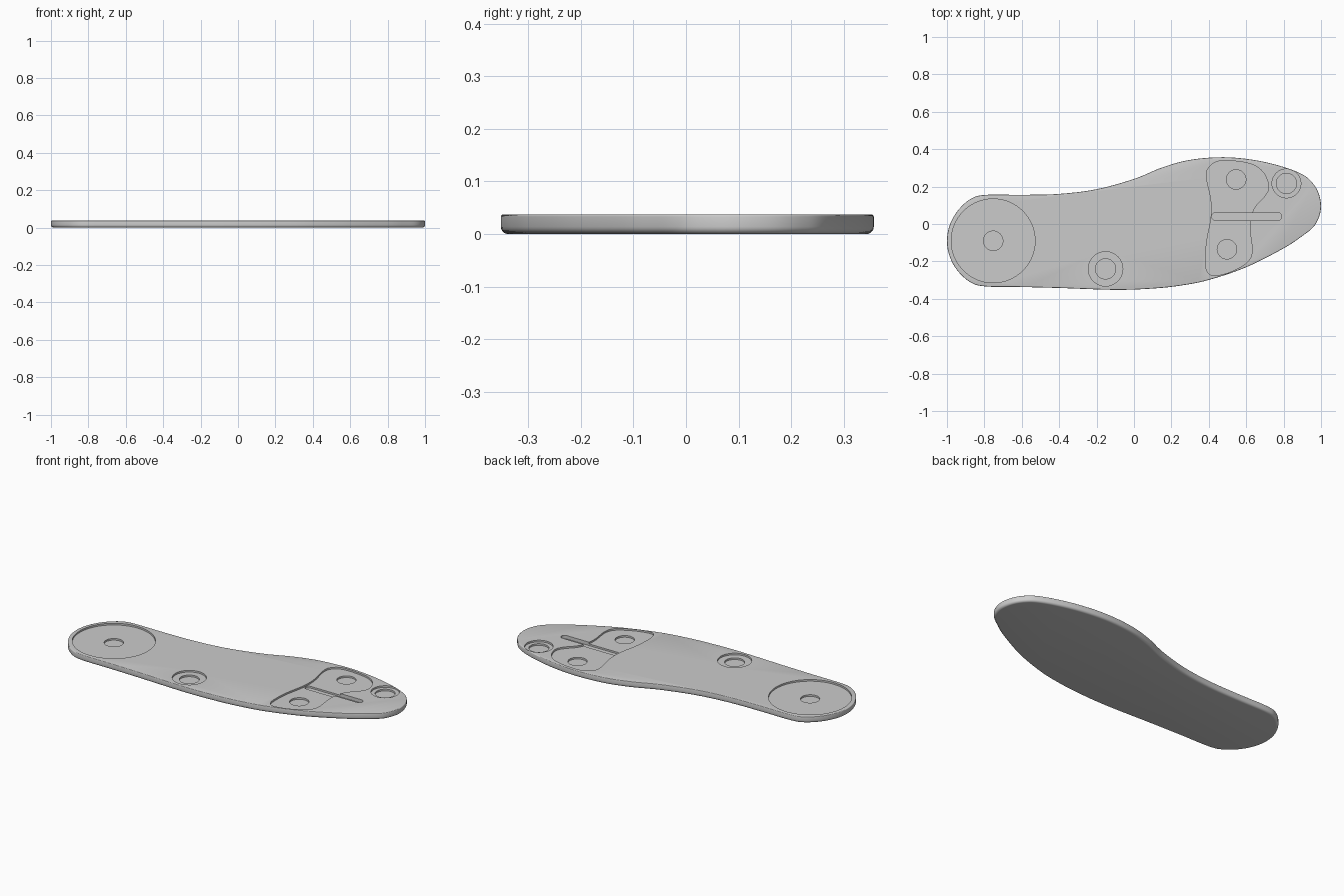
import bpy, bmesh
from math import cos, sin, pi, radians
from mathutils import Vector

if "Cube" in bpy.data.objects:
    bpy.data.objects.remove(bpy.data.objects["Cube"])

TOP = 0.037


def smooth_loop(pts, n=6):
    """Closed Catmull-Rom curve through the given points."""
    p = [Vector(q) for q in pts]
    out = []
    for i in range(len(p)):
        a, b, c, d = (p[(i + k) % len(p)] for k in (-1, 0, 1, 2))
        for j in range(n):
            t = j / n
            out.append(0.5 * (2 * b + (c - a) * t + (2 * a - 5 * b + 4 * c - d) * t * t
                              + (3 * b - a - 3 * c + d) * t ** 3))
    return out


def inset(loop, dist):
    """Move a counter-clockwise loop inwards."""
    out = []
    for i, v in enumerate(loop):
        t = (loop[(i + 1) % len(loop)] - loop[i - 1]).normalized()
        out.append(v + Vector((-t.y, t.x)) * dist)
    return out


def loft(name, loop, profile):
    """Stack inset copies of a loop; profile is (inset, z) from bottom to top."""
    bm = bmesh.new()
    rings = [[bm.verts.new((v.x, v.y, z)) for v in inset(loop, d)] for d, z in profile]
    n = len(loop)
    for lo, hi in zip(rings, rings[1:]):
        for i in range(n):
            k = (i + 1) % n
            bm.faces.new((lo[i], lo[k], hi[k], hi[i]))
    bm.faces.new(rings[0][::-1])
    bm.faces.new(rings[-1])
    me = bpy.data.meshes.new(name)
    bm.to_mesh(me)
    bm.free()
    ob = bpy.data.objects.new(name, me)
    bpy.context.collection.objects.link(ob)
    return ob


def circle(x, y, r, n=64):
    return [Vector((x + r * cos(2 * pi * i / n), y + r * sin(2 * pi * i / n))) for i in range(n)]


def slot(x0, x1, y, r, n=12):
    right = [Vector((x1 - r + r * cos(a), y + r * sin(a))) for a in (pi * (i / n - 0.5) for i in range(n + 1))]
    left = [Vector((x0 + r + r * cos(a), y + r * sin(a))) for a in (pi * (i / n + 0.5) for i in range(n + 1))]
    return right + left


# Sole body: foot outline with rounded lower edge and a small upper edge
outline = [(-1, -.09), (-.985, -.175), (-.94, -.254), (-.87, -.314), (-.79, -.334),
           (-.6, -.337), (-.4, -.342), (-.1, -.352), (.1, -.345), (.25, -.329),
           (.4, -.299), (.6, -.231), (.8, -.13), (.9, -.064), (.96, -.015),
           (.99, .04), (1, .1), (.985, .17), (.95, .225), (.9, .265),
           (.8, .305), (.65, .341), (.48, .357), (.3, .343), (.15, .302),
           (0, .241), (-.2, .186), (-.4, .161), (-.6, .156), (-.79, .156),
           (-.87, .136), (-.94, .074), (-.985, -.005)]
R, r = 0.014, 0.004
profile = [(R * (1 - sin(a)), R * (1 - cos(a))) for a in (i * pi / 12 for i in range(7))]
profile += [(r * (1 - cos(a)), TOP - r + r * sin(a)) for a in (i * pi / 6 for i in range(4))]
sole = loft("insole", smooth_loop(outline), profile)

# Forefoot pad recess outline
pad = [(.405, -.27), (.46, -.272), (.54, -.245), (.61, -.2), (.632, -.14), (.62, -.02), (.64, .08),
       (.7, .15), (.72, .2), (.695, .27), (.64, .315), (.55, .335), (.45, .335),
       (.395, .295), (.39, .235), (.412, .13), (.412, .03), (.388, -.1), (.383, -.22)]

# Recesses as (loop, depth)
recesses = [
    (circle(-.753, -.09, .224, 96), .010),   # heel pad
    (circle(-.753, -.09, .052), .020),       # heel hole
    (circle(-.152, -.24, .092), .010),       # arch ring
    (circle(-.152, -.24, .054), .020),
    (circle(.815, .217, .077), .010),        # toe ring
    (circle(.815, .217, .054), .020),
    (smooth_loop(pad), .010),                # forefoot pad
    (circle(.546, .238, .052), .020),        # forefoot holes
    (circle(.497, -.135, .052), .020),
    (slot(.415, .79, .04, .02), .020),       # forefoot wire slot
]
bpy.context.view_layer.objects.active = sole
sole.select_set(True)
for i, (loop, depth) in enumerate(recesses):
    cutter = loft(f"recess_cutter_{i}", loop, [(0, TOP - depth), (0, TOP + .05)])
    cutter.hide_render = True
    m = sole.modifiers.new("recess", 'BOOLEAN')
    m.operation, m.solver, m.object = 'DIFFERENCE', 'EXACT', cutter
    bpy.ops.object.modifier_apply(modifier=m.name)
    bpy.data.objects.remove(cutter)

bpy.ops.object.shade_smooth_by_angle(angle=radians(35))
